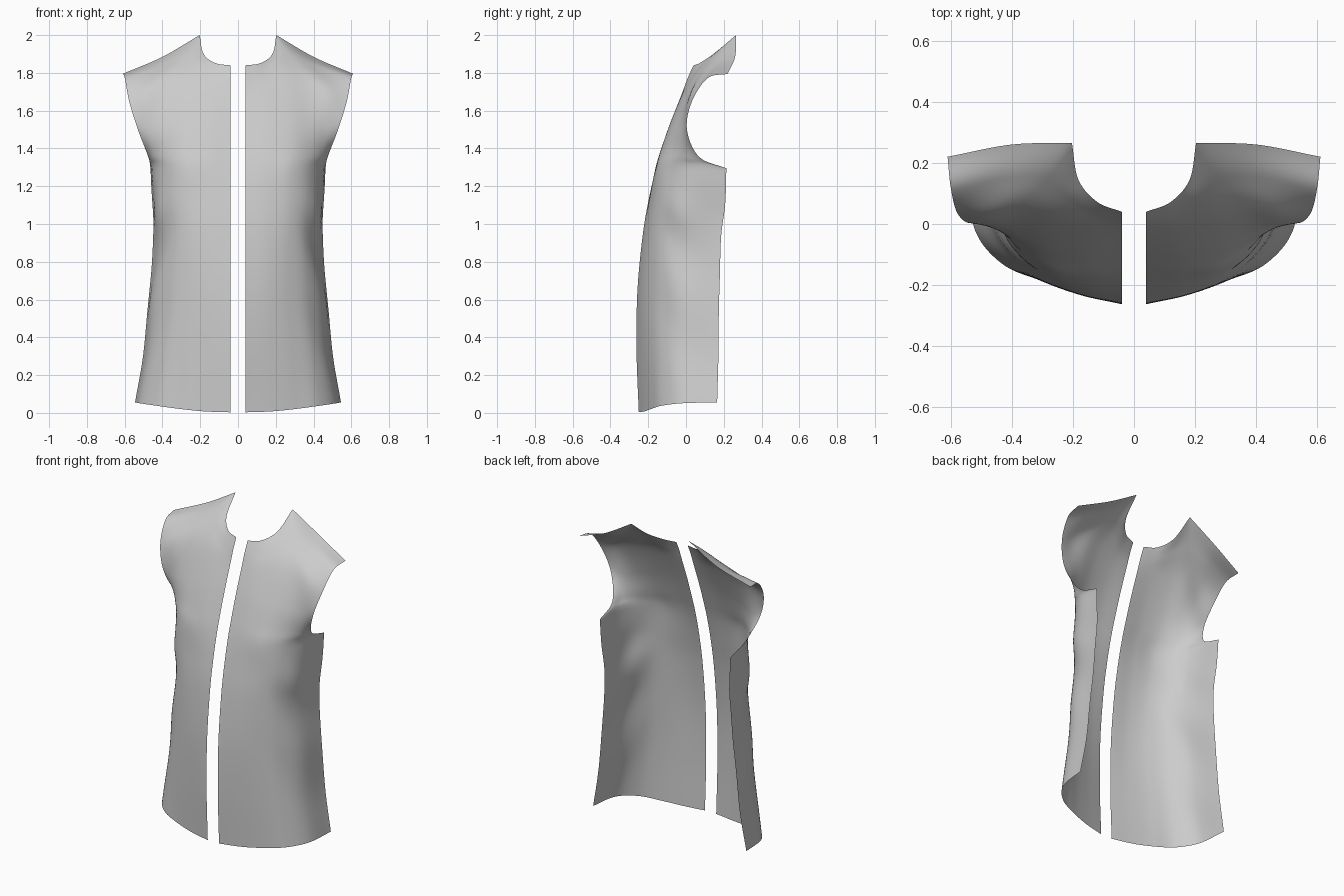
import bpy, bmesh, math
from mathutils import Vector

if "Cube" in bpy.data.objects:
    bpy.data.objects.remove(bpy.data.objects["Cube"])

# Body rows, hem to underarm: (z at front edge, z at side seam), (x, y) across the panel
BODY = [
    ((0.003, 0.056), [(.04, -.25), (.18, -.22), (.31, -.183), (.432, -.13), (.52, -.02), (.545, .165)]),
    ((0.33, 0.33), [(.04, -.262), (.17, -.232), (.29, -.192), (.40, -.13), (.475, -.02), (.499, .172)]),
    ((0.65, 0.65), [(.04, -.257), (.16, -.235), (.27, -.195), (.37, -.13), (.445, -.01), (.470, .176)]),
    ((0.95, 0.93), [(.04, -.228), (.16, -.215), (.27, -.182), (.36, -.118), (.42, -.005), (.447, .187)]),
    ((1.15, 1.12), [(.04, -.193), (.16, -.187), (.28, -.162), (.375, -.10), (.438, .01), (.455, .208)]),
    ((1.30, 1.295), [(.04, -.157), (.16, -.16), (.28, -.145), (.38, -.08), (.445, .035), (.463, .214)]),
    ((1.42, 1.355), [(.04, -.12), (.17, -.125), (.295, -.11), (.39, -.062), (.45, .0), (.475, .07)]),
    ((1.56, 1.50), [(.04, -.072), (.16, -.075), (.28, -.065), (.38, -.04), (.465, -.012), (.53, .005)]),
]
# Yoke rows up to the neckline and shoulder seam
YOKE = [
    [(.04, -.018, 1.70), (.15, -.008, 1.71), (.26, .018, 1.735), (.365, .042, 1.74), (.48, .03, 1.70), (.576, .032, 1.65)],
    [(.04, .01, 1.775), (.135, .036, 1.79), (.22, .092, 1.845), (.29, .15, 1.882), (.435, .148, 1.825), (.599, .115, 1.772)],
    [(.04, .04, 1.84), (.12, .072, 1.852), (.182, .145, 1.90), (.203, .265, 2.0), (.40, .26, 1.885), (.61, .22, 1.795)],
]
NECK_COL, ARM_ROW = 3, 5
NU, NV = 50, 100


def catmull(pts, t):
    """Smooth curve through pts, t in 0..1."""
    n = len(pts) - 1
    f = min(max(t, 0), 1) * n
    i = min(int(f), n - 1)
    f -= i
    b, c = pts[i], pts[i + 1]
    a = pts[i - 1] if i > 0 else b * 2 - c
    d = pts[i + 2] if i + 2 <= n else c * 2 - b
    return 0.5 * (b * 2 + (c - a) * f + (a * 2 - b * 5 + c * 4 - d) * f**2
                  + (b * 3 - a - c * 3 + d) * f**3)


def cornered(pts, t, k):
    """Same curve with a sharp corner at point k."""
    n = len(pts) - 1
    f = t * n
    return catmull(pts[:k + 1], f / k) if f <= k else catmull(pts[k:], (f - k) / (n - k))


rows = []
for (z0, z1), xy in BODY:
    rows.append([Vector((x, y, z0 + (z1 - z0) * (1 - math.cos(math.pi * i / 5)) / 2))
                 for i, (x, y) in enumerate(xy)])
rows += [[Vector(p) for p in r] for r in YOKE]
columns = [list(c) for c in zip(*rows)]


def surface(u, v):
    p = catmull([catmull(c, v) for c in columns], u)
    # crisp underarm and neck corners on the borders
    p += u**8 * (cornered(columns[-1], v, ARM_ROW) - catmull(columns[-1], v))
    p += v**24 * (cornered(rows[-1], u, NECK_COL) - catmull(rows[-1], u))
    # soft diagonal cloth folds around the waist
    fold = math.exp(-((u - .8) / .2) ** 2 - ((v - .27) / .16) ** 2)
    s = .006 * fold * math.sin(38 * v + 9 * u)
    return p + Vector((s, -s * .6, 0))


def panel(name, side):
    bm = bmesh.new()
    grid = []
    for j in range(NV + 1):
        line = []
        for i in range(NU + 1):
            p = surface(i / NU, j / NV)
            line.append(bm.verts.new((p.x * side, p.y, p.z)))
        grid.append(line)
    for j in range(NV):
        for i in range(NU):
            q = [grid[j][i], grid[j][i + 1], grid[j + 1][i + 1], grid[j + 1][i]]
            f = bm.faces.new(q if side > 0 else q[::-1])
            f.smooth = True
    mesh = bpy.data.meshes.new(name)
    bm.to_mesh(mesh)
    bm.free()
    bpy.context.collection.objects.link(bpy.data.objects.new(name, mesh))


# The two mirrored front panels of the vest
panel("vest_front_panel_right", 1)
panel("vest_front_panel_left", -1)
